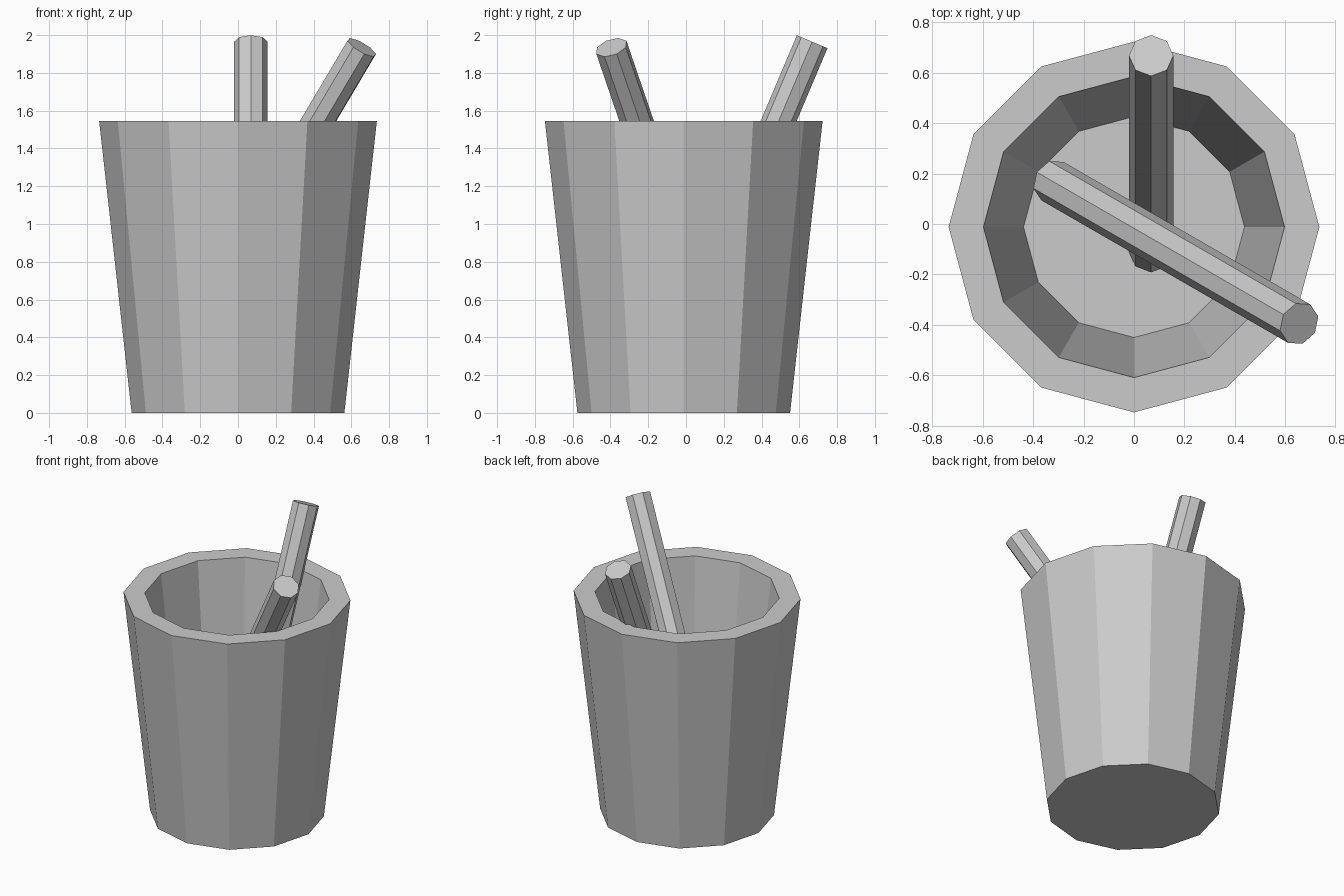
import bpy, bmesh, math
from mathutils import Vector, Euler

if "Cube" in bpy.data.objects:
    bpy.data.objects.remove(bpy.data.objects["Cube"])

# Cup: 12-sided tapered shell with a thick flat rim and a solid floor
SIDES, CY = 12, -0.012
profile = [(0.563, 0.0), (0.735, 1.545), (0.597, 1.545), (0.438, 0.12)]
bm = bmesh.new()
rings = []
for r, z in profile:
    rings.append([bm.verts.new((r * math.cos(math.tau * i / SIDES),
                                r * math.sin(math.tau * i / SIDES) + CY, z))
                  for i in range(SIDES)])
for a, b in zip(rings, rings[1:]):
    for i in range(SIDES):
        j = (i + 1) % SIDES
        bm.faces.new((a[i], a[j], b[j], b[i]))
bm.faces.new(rings[0][::-1])
bm.faces.new(rings[-1])
bmesh.ops.recalc_face_normals(bm, faces=bm.faces)
mesh = bpy.data.meshes.new("cup")
bm.to_mesh(mesh)
bm.free()
bpy.context.collection.objects.link(bpy.data.objects.new("cup", mesh))


# Sticks: leaning octagonal rods, placed by the centre of their top end
def stick(name, top, tilt, turn, length=2.0, radius=0.088):
    rot = Euler((0, tilt, turn))
    axis = rot.to_matrix() @ Vector((0, 0, 1))
    bpy.ops.mesh.primitive_cylinder_add(
        vertices=8, radius=radius, depth=length,
        location=Vector(top) - axis * length / 2, rotation=rot)
    bpy.context.object.name = name


stick("back_stick", (0.068, 0.668, 1.965), 0.40, math.pi / 2)
stick("right_stick", (0.655, -0.395, 1.935), 0.60, -math.pi / 6)
